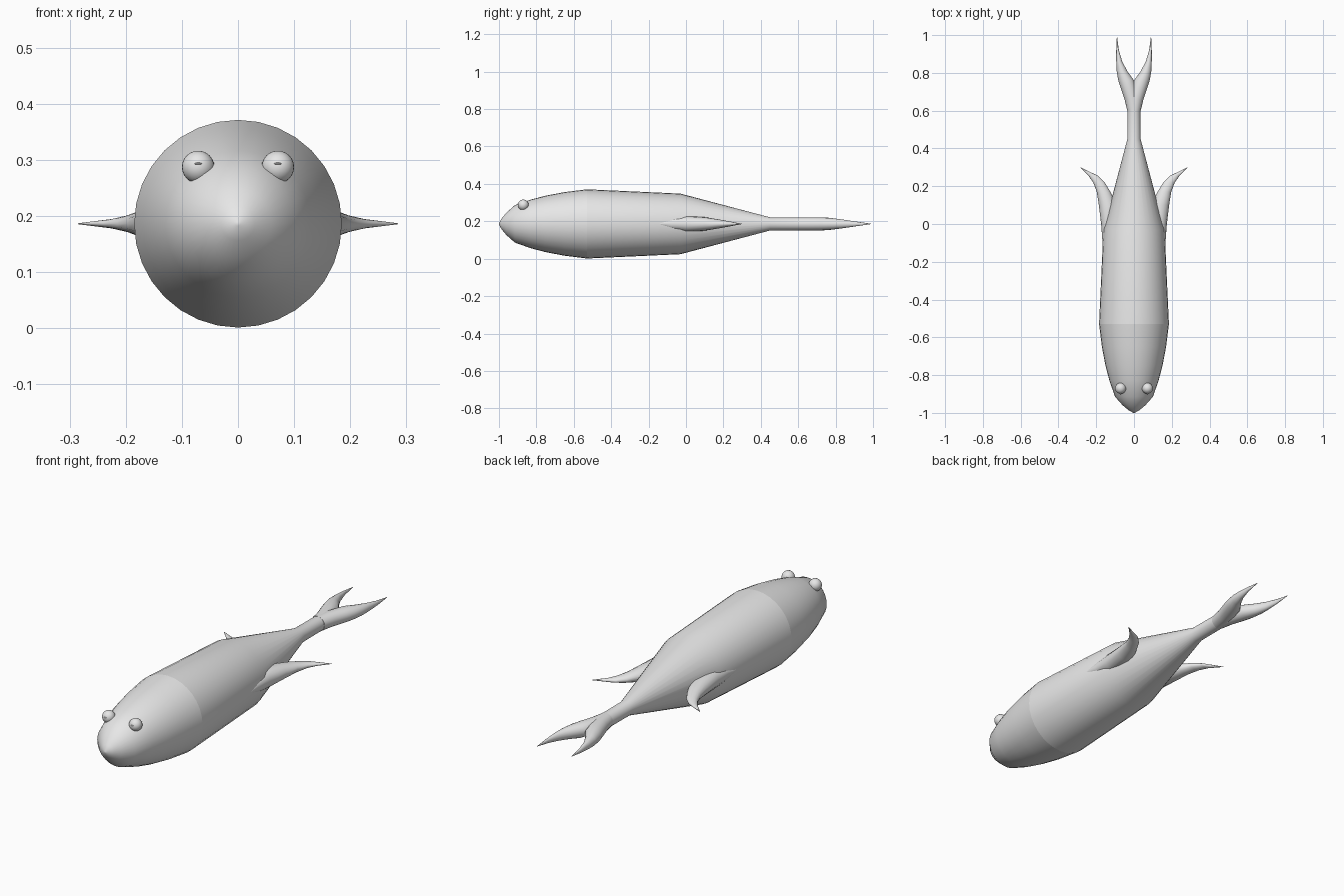
import bpy, bmesh, math

if "Cube" in bpy.data.objects:
    bpy.data.objects.remove(bpy.data.objects["Cube"])

ZC = 0.186  # height of the body axis
grey = bpy.data.materials.new("plain grey")
grey.diffuse_color = (0.8, 0.8, 0.8, 1)
grey.use_nodes = True
grey.node_tree.nodes["Principled BSDF"].inputs["Base Color"].default_value = grey.diffuse_color


def finish(name, bm, angle=60):
    bmesh.ops.recalc_face_normals(bm, faces=bm.faces)
    me = bpy.data.meshes.new(name)
    bm.to_mesh(me)
    bm.free()
    ob = bpy.data.objects.new(name, me)
    me.materials.append(grey)
    bpy.context.collection.objects.link(ob)
    bpy.ops.object.select_all(action='DESELECT')
    ob.select_set(True)
    bpy.context.view_layer.objects.active = ob
    bpy.ops.object.shade_smooth_by_angle(angle=math.radians(angle))
    return ob


def loft(name, sections, n, close=(True, True)):
    """Skin elliptical sections (y, centre x, half width, half height) along y."""
    bm = bmesh.new()
    rings = []
    for y, cx, rx, rz in sections:
        rings.append([bm.verts.new((cx + rx * math.cos(2 * math.pi * i / n), y,
                                    ZC + rz * math.sin(2 * math.pi * i / n))) for i in range(n)])
    for a, b in zip(rings, rings[1:]):
        for i in range(n):
            j = (i + 1) % n
            bm.faces.new((a[i], a[j], b[j], b[i]))
    if close[0]:
        bm.faces.new(rings[0])
    if close[1]:
        bm.faces.new(rings[-1])
    bmesh.ops.remove_doubles(bm, verts=bm.verts, dist=1e-5)
    return finish(name, bm)


def round_sections(profile):
    return [(y, 0, r, r) for y, r in profile]


# Head and body meet in a visible seam
loft("head", round_sections([(-1, 0.004), (-0.985, 0.03), (-0.96, 0.06), (-0.915, 0.1),
                             (-0.83, 0.13), (-0.75, 0.151), (-0.65, 0.17), (-0.53, 0.185)]),
     32, (True, False))
loft("body", round_sections([(-0.53, 0.185), (-0.03, 0.162), (0.45, 0.035), (0.62, 0.034)]),
     32, (False, True))

# Side fins and tail flukes: (y, inner x, outer x, half height)
FIN = [(-0.15, 0.155, 0.167, 0.005), (-0.08, 0.12, 0.168, 0.03), (0, 0.09, 0.174, 0.042),
       (0.1, 0.09, 0.186, 0.036), (0.17, 0.125, 0.197, 0.025), (0.22, 0.155, 0.216, 0.016),
       (0.255, 0.19, 0.241, 0.009), (0.3, 0.283, 0.285, 0.001)]
FLUKE = [(0.6, -0.033, 0.036, 0.035), (0.66, -0.03, 0.05, 0.035), (0.72, -0.012, 0.07, 0.035),
         (0.76, 0, 0.083, 0.033), (0.81, 0.036, 0.092, 0.027), (0.86, 0.062, 0.094, 0.02),
         (0.92, 0.08, 0.094, 0.011), (0.99, 0.089, 0.091, 0.001)]

for side, s in (("left", -1), ("right", 1)):
    for name, rows in (("fin", FIN), ("tail_fluke", FLUKE)):
        loft(f"{side}_{name}",
             [(y, s * (a + b) / 2, (b - a) / 2, h) for y, a, b, h in rows], 16)

    # Eye with a tiny flat pupil poking out of the front
    for name, r, loc, flat in (("eye", 0.029, (s * 0.071, -0.87, 0.287), 1),
                               ("pupil", 0.007, (s * 0.071, -0.895, 0.293), 0.3)):
        bm = bmesh.new()
        bmesh.ops.create_uvsphere(bm, u_segments=24, v_segments=12, radius=r)
        bmesh.ops.scale(bm, vec=(1, 1, flat), verts=bm.verts)
        bmesh.ops.translate(bm, vec=loc, verts=bm.verts)
        finish(f"{side}_{name}", bm)
